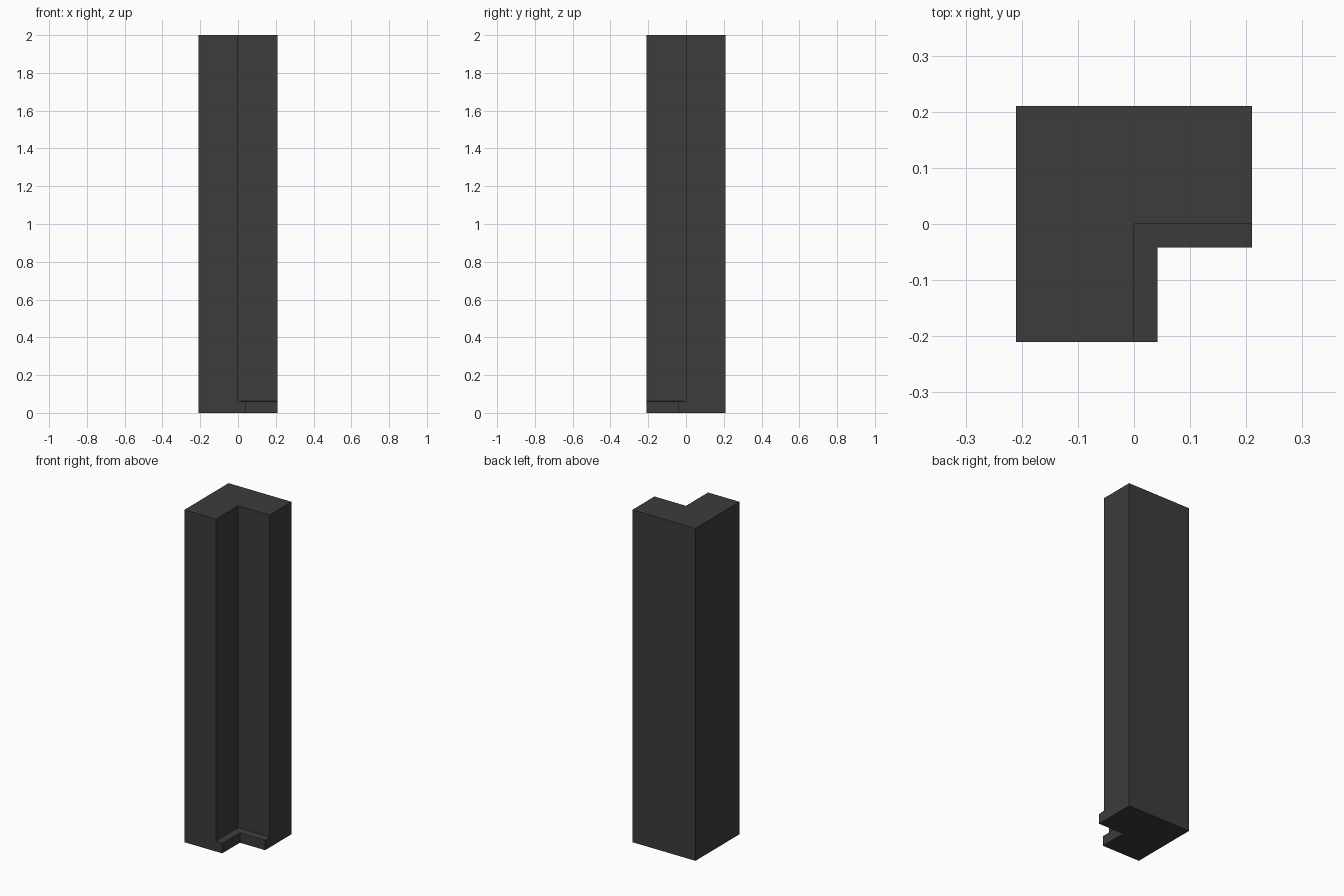
import bpy, bmesh

if "Cube" in bpy.data.objects:
    bpy.data.objects.remove(bpy.data.objects["Cube"])

H = 0.21      # half width of the L-shaped plan
TOP = 2.0

# Inner-corner profile (offset from wall, height): skirting front, sloped lip, wall
profile = [(0.042, 0), (0.042, 0.059), (0, 0.063), (0, TOP)]

bm = bmesh.new()

# Profile swept around the inner corner
strips = [[bm.verts.new(p) for p in ((o, -H, z), (o, -o, z), (H, -o, z))]
          for o, z in profile]
for low, high in zip(strips, strips[1:]):
    for i in range(2):
        bm.faces.new((low[i], high[i], high[i + 1], low[i + 1]))

# Three outer corners at bottom and top
outer = [(H, H), (-H, H), (-H, -H)]
bottom = [bm.verts.new((x, y, 0)) for x, y in outer]
top = [bm.verts.new((x, y, TOP)) for x, y in outer]
for i in range(2):
    bm.faces.new((bottom[i], bottom[i + 1], top[i + 1], top[i]))

# End faces of the two arms, then the caps
bm.faces.new([s[0] for s in strips] + [top[2], bottom[2]])
bm.faces.new([s[2] for s in strips] + [top[0], bottom[0]])
bm.faces.new(strips[0] + bottom)
bm.faces.new(strips[-1] + top)
bmesh.ops.recalc_face_normals(bm, faces=bm.faces)

mesh = bpy.data.meshes.new("corner_wall")
bm.to_mesh(mesh)
bm.free()
wall = bpy.data.objects.new("corner_wall", mesh)
bpy.context.collection.objects.link(wall)

# Dark grey finish
mat = bpy.data.materials.new("dark_grey")
mat.diffuse_color = (0.045, 0.045, 0.045, 1)
mat.use_nodes = True
mat.node_tree.nodes["Principled BSDF"].inputs["Base Color"].default_value = mat.diffuse_color
mesh.materials.append(mat)
